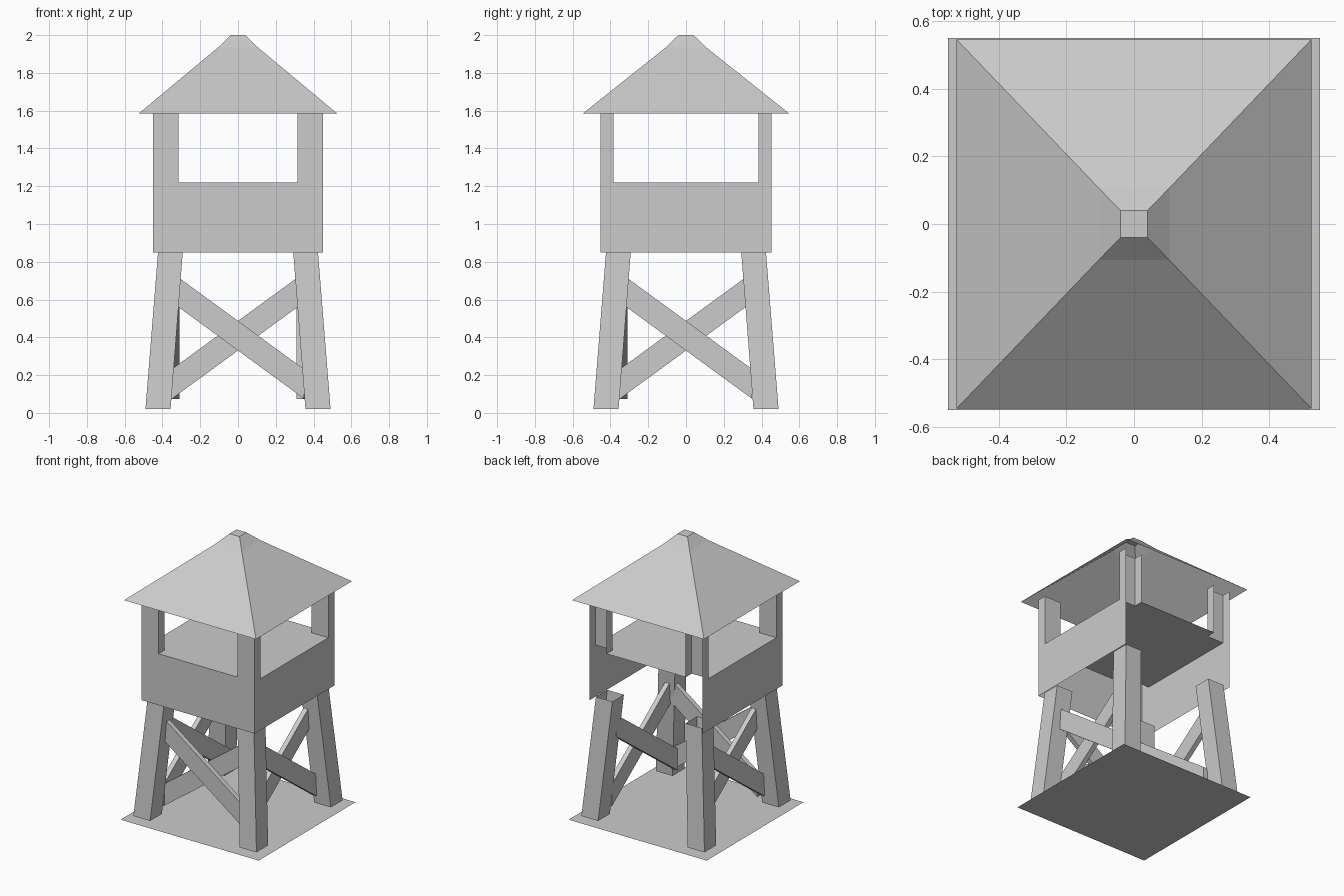
import bpy, bmesh
from mathutils import Matrix
from math import pi

if "Cube" in bpy.data.objects:
    bpy.data.objects.remove(bpy.data.objects["Cube"])


def finish(bm, name):
    bmesh.ops.recalc_face_normals(bm, faces=bm.faces[:])
    me = bpy.data.meshes.new(name)
    bm.to_mesh(me)
    bm.free()
    ob = bpy.data.objects.new(name, me)
    bpy.context.collection.objects.link(ob)
    return ob


def loft(name, rings, cap_bottom=False, cap_top=False, skip=()):
    """Join rectangles (x0, x1, y0, y1, z); sides are 0 front, 1 right, 2 back, 3 left."""
    bm = bmesh.new()
    loops = [[bm.verts.new(p) for p in ((x0, y0, z), (x1, y0, z), (x1, y1, z), (x0, y1, z))]
             for x0, x1, y0, y1, z in rings]
    for a, b in zip(loops, loops[1:]):
        for i in range(4):
            if i not in skip:
                j = (i + 1) % 4
                bm.faces.new((a[i], a[j], b[j], b[i]))
    if cap_bottom:
        bm.faces.new(loops[0])
    if cap_top:
        bm.faces.new(loops[-1])
    return finish(bm, name)


def span(a, b, s):
    return tuple(sorted((a * s, b * s)))


def polygon(name, pts, z):
    bm = bmesh.new()
    bm.faces.new([bm.verts.new((x, y, z)) for x, y in pts])
    return finish(bm, name)


W, WY, JX, JY = 0.45, 0.453, 0.315, 0.385   # cabin half sizes, window jambs
FLOOR, SILL, EAVE = 0.85, 1.22, 1.585

# Ground sheet
polygon("ground_sheet", [(-.55, -.55), (.55, -.55), (.55, .55), (-.55, .55)], 0)

# Roof shell with a steeper tip and flat cap
loft("roof", [(-hx, hx, -hy, hy, z) for hx, hy, z in
              ((.525, .546, EAVE), (.105, .107, 1.935), (.04, .04, 2.0))], cap_top=True)

# Cabin walls (back side open) and cross-shaped floor at sill height
loft("cabin_walls", [(-W, W, -WY, WY, FLOOR), (-W, W, -WY, WY, SILL)], skip=(2,))
cross = []
for sx, sy in ((1, 1), (-1, 1), (-1, -1), (1, -1)):
    corner = [(W * sx, JY * sy), (JX * sx, JY * sy), (JX * sx, WY * sy)]
    cross += corner if sx == sy else corner[::-1]
polygon("cabin_floor", cross, SILL)

# Corner posts and splayed legs
for sx in (-1, 1):
    for sy in (-1, 1):
        name = ("back_" if sy > 0 else "front_") + ("right" if sx > 0 else "left")
        px, py = span(JX, W, sx), span(JY, WY, sy)
        loft(name + "_post", [(*px, *py, SILL), (*px, *py, EAVE)],
             skip=(2,) if sy > 0 else ())
        loft(name + "_leg", [(*span(.357, .49, sx), *span(.357, .49, sy), .02),
                             (*span(.291, .422, sx), *span(.291, .422, sy), .87)])


# Crossed braces on the front, right and left (the back is open)
def brace(name, slope, y0, y1, angle):
    bm = bmesh.new()
    loops = []
    for y in (y0, y1):
        loops.append([bm.verts.new((x, y, z + slope * x)) for x, z in
                      ((-.35, .33), (.35, .33), (.35, .487), (-.35, .487))])
    a, b = loops
    bm.faces.new(a)
    bm.faces.new(b)
    for i in range(4):
        j = (i + 1) % 4
        bm.faces.new((a[i], a[j], b[j], b[i]))
    bm.transform(Matrix.Rotation(angle, 4, 'Z'))
    finish(bm, name)


for side, angle in (("front", 0), ("right", pi / 2), ("left", -pi / 2)):
    brace(side + "_outer_brace", -.73, -.38, -.345, angle)
    brace(side + "_inner_brace", .73, -.345, -.31, angle)
